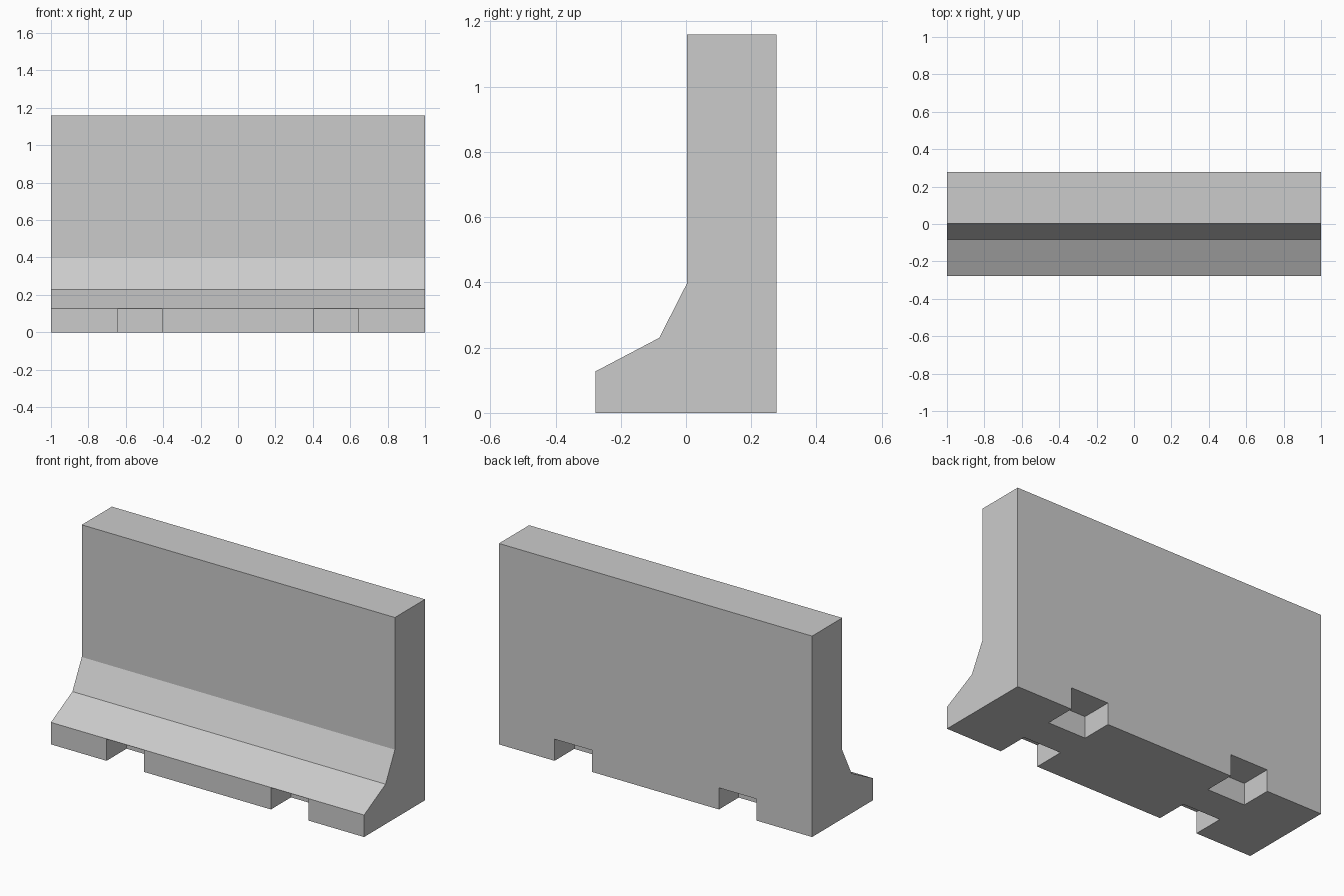
import bpy, bmesh

if "Cube" in bpy.data.objects:
    bpy.data.objects.remove(bpy.data.objects["Cube"])

LENGTH = 2.0
# Side profile (y, z), with a stepped slope on the front only
PROFILE = [(-0.278, 0), (-0.278, 0.127), (-0.082, 0.23), (0.003, 0.397),
           (0.003, 1.16), (0.278, 1.16), (0.278, 0)]


def make_object(name, bm):
    bmesh.ops.recalc_face_normals(bm, faces=bm.faces)
    mesh = bpy.data.meshes.new(name)
    bm.to_mesh(mesh)
    bm.free()
    obj = bpy.data.objects.new(name, mesh)
    bpy.context.collection.objects.link(obj)
    return obj


def add_box(bm, lo, hi):
    verts = bmesh.ops.create_cube(bm, size=1)["verts"]
    for v in verts:
        for i in range(3):
            v.co[i] = hi[i] if v.co[i] > 0 else lo[i]


# Barrier body: profile extruded along x
bm = bmesh.new()
end = bm.faces.new([bm.verts.new((-LENGTH / 2, y, z)) for y, z in PROFILE])
ext = bmesh.ops.extrude_face_region(bm, geom=[end])
bmesh.ops.translate(bm, vec=(LENGTH, 0, 0),
                    verts=[g for g in ext["geom"] if isinstance(g, bmesh.types.BMVert)])
barrier = make_object("concrete_barrier", bm)

# Forklift pockets: blind notches in front and back, mirrored left and right
bm = bmesh.new()
for x0, x1 in ((-0.645, -0.405), (0.405, 0.645)):
    for y0, y1 in ((-0.4, -0.095), (0.098, 0.4)):
        add_box(bm, (x0, y0, -0.1), (x1, y1, 0.125))
cutter = make_object("pocket_cutter", bm)
cutter.hide_render = True

# Cut the pockets, then drop the cutter
cut = barrier.modifiers.new("pockets", 'BOOLEAN')
cut.operation = 'DIFFERENCE'
cut.solver = 'EXACT'
cut.object = cutter
bpy.context.view_layer.objects.active = barrier
bpy.ops.object.modifier_apply(modifier=cut.name)
bpy.data.objects.remove(cutter)
